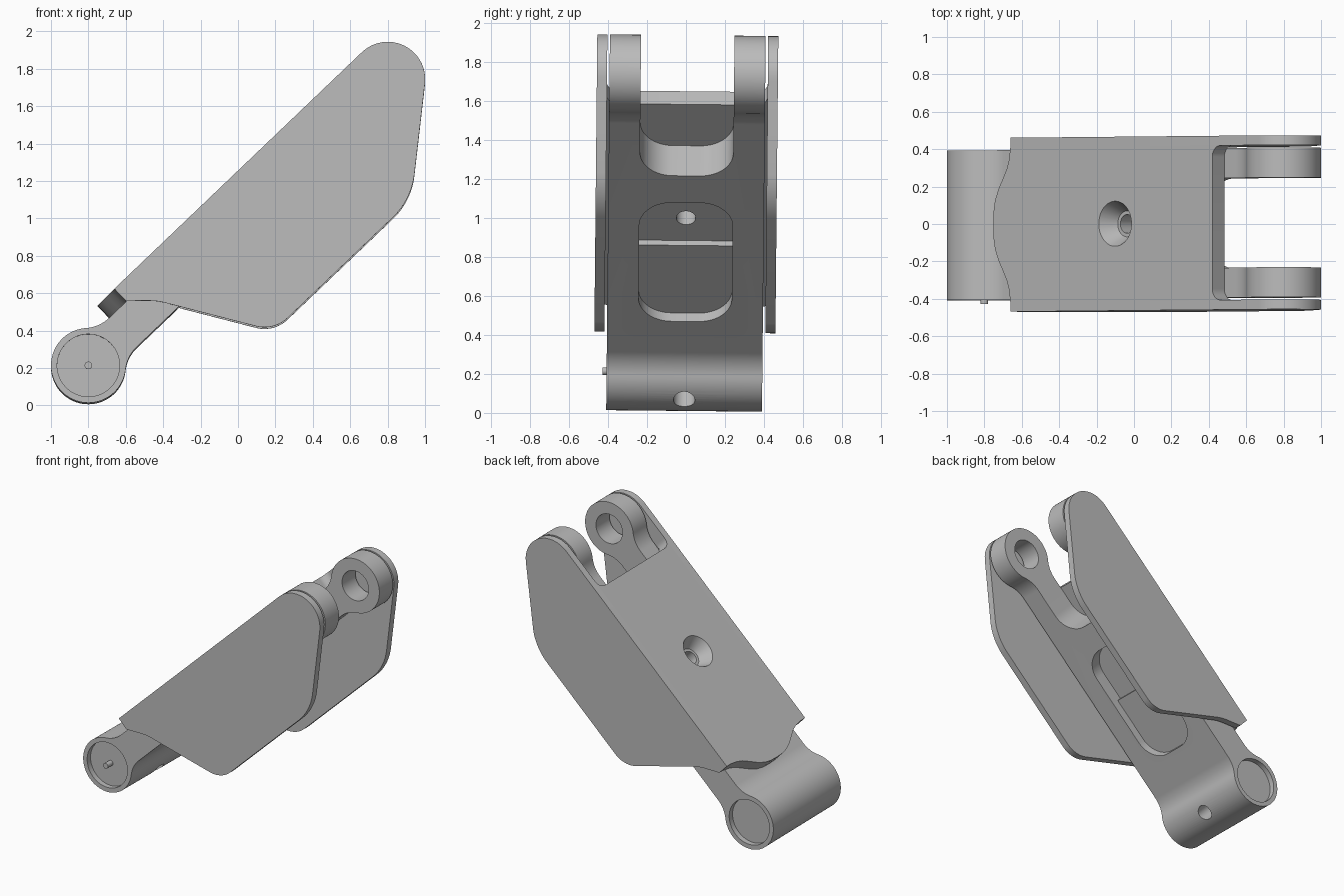
import bpy, bmesh, math
from math import radians, sin, cos, tan, atan2
from mathutils import Matrix, Vector

cube = bpy.data.objects.get("Cube")
if cube:
    bpy.data.objects.remove(cube, do_unlink=True)

# Main sizes: the link is built lying along x, then tilted into place
LENGTH, R, BAR, FILLET = 2.214, 0.2, 0.107, 0.2
HALF, SLOT = 0.4, 0.24
PLATE_IN, PLATE_OUT = 0.413, 0.465
SCREW = 1.158
PLACE = (Matrix.Translation((0, 0, 1)) @ Matrix.Rotation(-0.01, 4, 'X')
         @ Matrix.Translation((-0.8, 0, -0.79)) @ Matrix.Rotation(radians(-43.7), 4, 'Y'))

grey = bpy.data.materials.new("satin grey")
grey.use_nodes = True
grey.diffuse_color = (0.5, 0.5, 0.5, 1)
grey.node_tree.nodes["Principled BSDF"].inputs["Base Color"].default_value = (0.5, 0.5, 0.5, 1)


def arc(cx, cy, r, a, b, n=16):
    """Points on an arc from angle a to b, in degrees."""
    steps = [radians(a + (b - a) * i / n) for i in range(n + 1)]
    return [(cx + r * cos(t), cy + r * sin(t)) for t in steps]


def circle(cx, cy, r):
    return arc(cx, cy, r, 0, 360, 64)[:-1]


def rounded(corners):
    """Polygon from (x, y, radius) corners."""
    pts = []
    for i, (x, y, r) in enumerate(corners):
        p = Vector((x, y))
        if r == 0:
            pts.append((x, y))
            continue
        d0 = (Vector(corners[i - 1][:2]) - p).normalized()
        d1 = (Vector(corners[(i + 1) % len(corners)][:2]) - p).normalized()
        half = d0.angle(d1) / 2
        c = p + (d0 + d1).normalized() * (r / sin(half))
        s = p + d0 * (r / tan(half)) - c
        e = p + d1 * (r / tan(half)) - c
        a = math.degrees(atan2(s.y, s.x))
        turn = math.degrees(atan2(s.x * e.y - s.y * e.x, s.dot(e)))
        pts += arc(c.x, c.y, r, a, a + turn)
    return pts


def finish(name, bm):
    bmesh.ops.recalc_face_normals(bm, faces=bm.faces)
    mesh = bpy.data.meshes.new(name)
    bm.to_mesh(mesh)
    bm.free()
    mesh.materials.append(grey)
    obj = bpy.data.objects.new(name, mesh)
    bpy.context.collection.objects.link(obj)
    obj.matrix_world = PLACE
    return obj


def prism(name, pts, axis, lo, hi):
    """Extrude a flat outline along y or z."""
    bm = bmesh.new()
    place = (lambda a, b, h: (a, h, b)) if axis == 'Y' else (lambda a, b, h: (a, b, h))
    face = bm.faces.new([bm.verts.new(place(a, b, lo)) for a, b in pts])
    top = bmesh.ops.extrude_face_region(bm, geom=[face])
    verts = [g for g in top["geom"] if isinstance(g, bmesh.types.BMVert)]
    bmesh.ops.translate(bm, verts=verts, vec=place(0, 0, hi - lo))
    return finish(name, bm)


def activate(obj):
    bpy.ops.object.select_all(action='DESELECT')
    obj.select_set(True)
    bpy.context.view_layer.objects.active = obj


def cut(obj, cutters):
    for cutter in cutters:
        cutter.hide_render = True
        mod = obj.modifiers.new("cut", 'BOOLEAN')
        mod.operation, mod.solver, mod.object = 'DIFFERENCE', 'EXACT', cutter
        bpy.context.view_layer.update()
        activate(obj)
        bpy.ops.object.modifier_apply(modifier=mod.name)
        bpy.data.objects.remove(cutter, do_unlink=True)


# Link body: two round ends joined to a flat bar by fillets
rise = BAR + FILLET
run = math.sqrt((R + FILLET) ** 2 - rise ** 2)
ang = math.degrees(atan2(rise, run))
end = (arc(run, rise, FILLET, 270, 180 + ang)
       + arc(0, 0, R, ang, 360 - ang, 56)[1:-1]
       + arc(run, -rise, FILLET, 180 - ang, 90))
body = prism("link_body", end + [(LENGTH - u, -v) for u, v in end], 'Y', -HALF, HALF)

# Fork slot, underside pocket, screw hole, pivot holes and end recesses
fork = rounded([(1.57, -SLOT, 0.17), (2.6, -SLOT, 0), (2.6, SLOT, 0), (1.57, SLOT, 0.17)])
pocket = rounded([(0.488, -SLOT, 0.17), (1.37, -SLOT, 0.17), (1.37, SLOT, 0.17), (0.488, SLOT, 0.17)])
deep = rounded([(0.99, -SLOT, 0), (1.37, -SLOT, 0.17), (1.37, SLOT, 0.17), (0.99, SLOT, 0)])
cut(body, [
    prism("fork_cutter", fork, 'Z', -0.5, 0.5),
    prism("pocket_cutter", pocket, 'Z', -0.3, -0.047),
    prism("deep_cutter", deep, 'Z', -0.3, -0.012),
    prism("screw_cutter", circle(SCREW, 0, 0.05), 'Z', -0.3, 0.3),
    prism("pivot_cutter", circle(LENGTH, 0, 0.11), 'Y', -0.6, 0.6),
    prism("drain_cutter", circle(0, 0, 0.055), 'Z', -0.4, -0.04),
    prism("front_recess_cutter", circle(0, 0, 0.167), 'Y', -0.6, 0.04 - HALF),
    prism("back_recess_cutter", circle(0, 0, 0.167), 'Y', HALF - 0.04, 0.6),
])

# Locating pin in the front recess
pin = prism("locating_pin", circle(0, 0, 0.02), 'Y', -0.42, 0.06 - HALF)

# Top cover with a curved tongue at the low end and filleted slot corners
tongue = [(0.257, 0), (0.259, 0.07), (0.27, 0.13), (0.295, 0.19), (0.33, 0.25),
          (0.358, 0.3), (0.374, 0.35), (0.383, PLATE_IN)]
corner = arc(1.937, PLATE_IN - 0.06, 0.06, 90, 180, 10)
side_pts = tongue + corner
outline = side_pts + [(u, -y) for u, y in reversed(side_pts) if y > 0]
cover = prism("top_cover", outline, 'Z', BAR, R)
bm = bmesh.new()
bmesh.ops.create_cone(bm, cap_ends=True, segments=64, radius1=0.06, radius2=0.126,
                      depth=0.12, matrix=Matrix.Translation((SCREW, 0, 0.15)))
cut(cover, [finish("countersink_cutter", bm)])

# Side guards: one outline used on both sides
guard = rounded([(0.383, R, 0), (0.383, 0.111, 0), (0.505, -0.005, 0.35),
                 (0.845, -0.553, 0.18), (1.861, -0.553, 0.38), (2.768, R, R)])
guards = [prism("right_side_guard", guard, 'Y', -PLATE_OUT, -PLATE_IN),
          prism("left_side_guard", guard, 'Y', PLATE_IN, PLATE_OUT)]

for obj in [body, pin, cover] + guards:
    activate(obj)
    bpy.ops.object.shade_smooth_by_angle(angle=radians(30))
